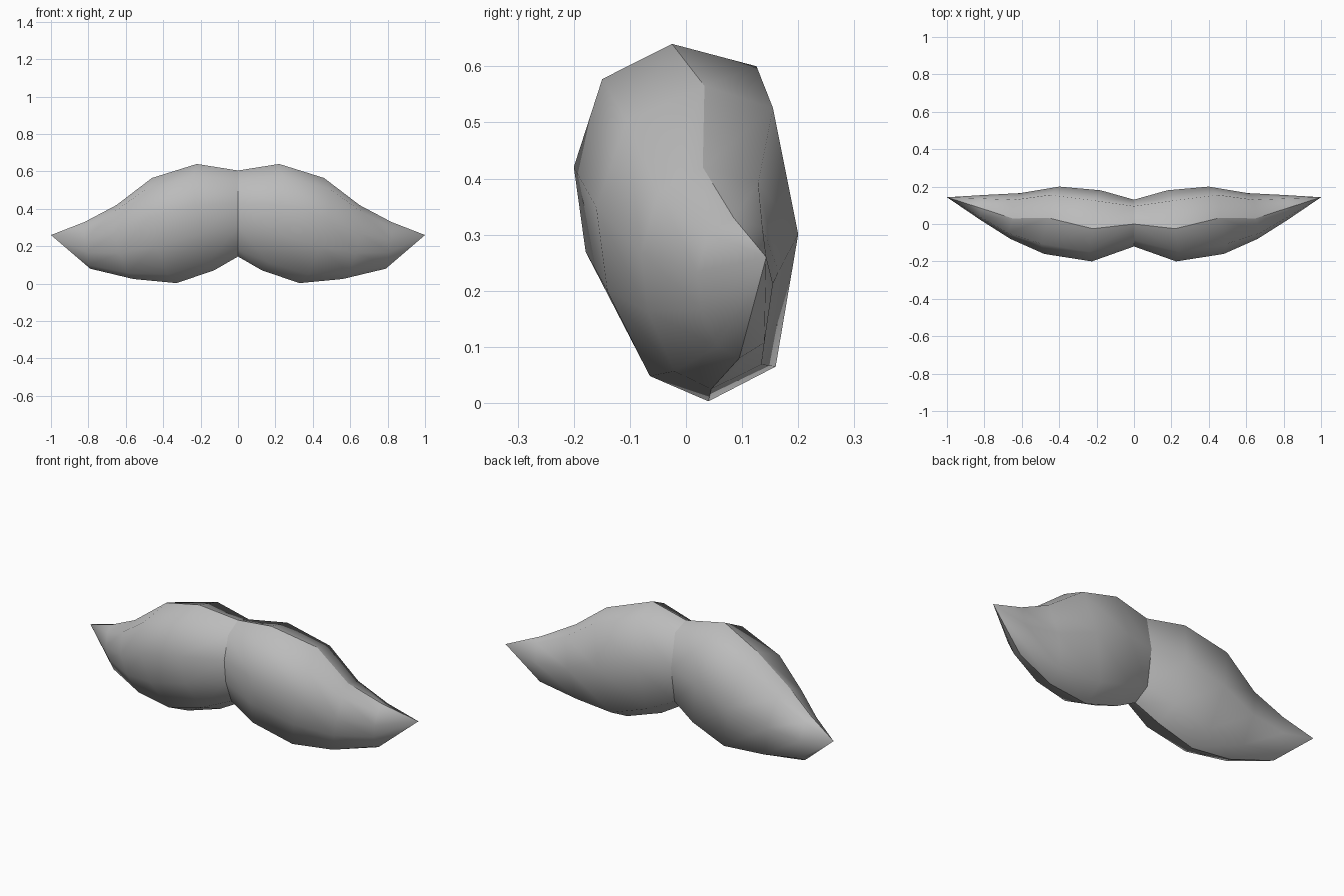
import bpy, bmesh

cube = bpy.data.objects.get("Cube")
if cube:
    bpy.data.objects.remove(cube, do_unlink=True)

grey = bpy.data.materials.new("plain_grey")
grey.use_nodes = True
COLOUR = (0.5, 0.5, 0.5, 1)
grey.diffuse_color = COLOUR
grey.node_tree.nodes["Principled BSDF"].inputs["Base Color"].default_value = COLOUR

# Slanted cross-sections from the middle outwards:
# top ridge point, bottom ridge point, front y, back y, sideways bow of the front
SECTIONS = [
    ((0, 0, .605), (0, .01, .145), -.12, .13, 0),
    ((.22, -.025, .64), (.13, .03, .07), -.2, .18, .04),
    ((.46, .033, .565), (.33, .04, .003), -.16, .2, .07),
    ((.65, .03, .42), (.56, .045, .025), -.08, .165, .045),
    ((.82, .085, .33), (.79, .095, .08), .02, .155, .01),
]
TIP = (1, .143, .26)
# Unit outline: share of the way down, share of the full depth
FRONT = [(.11, .72), (.385, 1), (.65, .9), (.92, .52)]
BACK = [(.89, .75), (.47, 1), (.07, .73)]
BOTTOM = len(FRONT) + 1


def outline(top, bottom, front_y, back_y, bow):
    def point(down, depth, side_y, push):
        x, y, z = (a + (b - a) * down for a, b in zip(top, bottom))
        return (x + push * depth, y + (side_y - y) * depth, z)
    return ([top] + [point(t, w, front_y, bow) for t, w in FRONT] + [bottom]
            + [point(t, w, back_y, 0) for t, w in BACK])


# Loft one half from the middle to the pointed tip
bm = bmesh.new()
rings = [[bm.verts.new(p) for p in outline(*s)] for s in SECTIONS]
tip = bm.verts.new(TIP)
count = len(rings[0])
for i in range(count):
    j = (i + 1) % count
    for a, b in zip(rings, rings[1:]):
        bm.faces.new((a[i], a[j], b[j], b[i]))
    bm.faces.new((rings[-1][i], rings[-1][j], tip))
bmesh.ops.recalc_face_normals(bm, faces=bm.faces)
outer = max(bm.faces, key=lambda f: f.calc_center_median().z)
outer.normal_update()
if outer.normal.z < 0:
    bmesh.ops.reverse_faces(bm, faces=bm.faces)

# Smooth surface, creased along both ridges and the middle seam
for face in bm.faces:
    face.smooth = True
for k in (0, BOTTOM):
    line = [r[k] for r in rings] + [tip]
    for a, b in zip(line, line[1:]):
        bm.edges.get((a, b)).smooth = False
for i in range(count):
    bm.edges.get((rings[0][i], rings[0][(i + 1) % count])).smooth = False

mesh = bpy.data.meshes.new("moustache")
bm.to_mesh(mesh)
bm.free()
mesh.materials.append(grey)
moustache = bpy.data.objects.new("moustache", mesh)
bpy.context.collection.objects.link(moustache)

# Other half
mirror = moustache.modifiers.new("other_half", 'MIRROR')
mirror.use_clip = True
